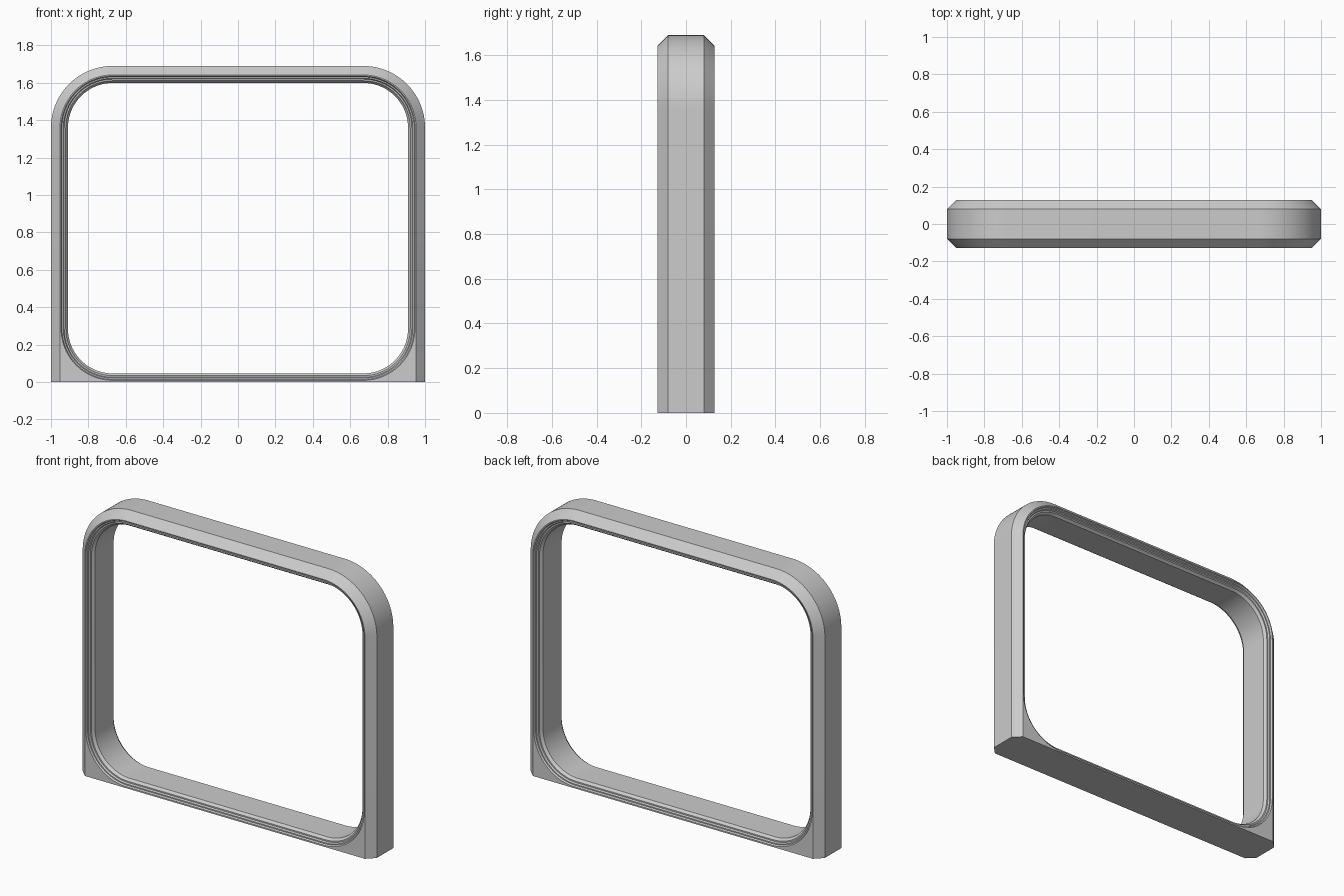
import bpy, bmesh, math

if "Cube" in bpy.data.objects:
    bpy.data.objects.remove(bpy.data.objects["Cube"])

SEG = 24                       # segments per corner (even)
CX, TOP, BOTTOM = 0.67, 1.36, 0.285   # corner arc centres


def ring(bm, inset, y, square_feet):
    """One closed loop of the frame; square_feet gives sharp lower corners at z = 0."""
    r = 0.33 - inset
    verts = []
    for quarter in range(4):
        for i in range(SEG + 1):
            a = math.pi / 2 * (quarter + i / SEG)
            c, s = math.cos(a), math.sin(a)
            sx = 1 if quarter in (0, 3) else -1
            if quarter < 2:
                p = (sx * CX + r * c, y, TOP + r * s)
            elif square_feet:
                m = max(abs(c), abs(s))
                p = (sx * CX + r * c / m, y, BOTTOM * (1 + s / m))
            else:
                p = (sx * CX + r * c, y, BOTTOM + r * s)
            verts.append(bm.verts.new(p))
    return verts


# Front half of the cross-section: outer chamfer, flat face, stepped inner moulding
D = 0.127
half = [(0.0, 0.08, True), (0.048, D, True),
        (0.054, D, False), (0.059, 0.117, False), (0.066, 0.117, False),
        (0.071, 0.107, False), (0.079, 0.107, False), (0.084, 0.097, False),
        (0.091, 0.09, False)]
section = [(i, -y, f) for i, y, f in half] + [(i, y, f) for i, y, f in reversed(half)]

# Sweep the section around the frame
bm = bmesh.new()
rings = [ring(bm, *s) for s in section]
n = len(rings[0])
for k, a in enumerate(rings):
    b = rings[(k + 1) % len(rings)]
    for i in range(n):
        j = (i + 1) % n
        bm.faces.new((a[i], a[j], b[j], b[i]))
bmesh.ops.recalc_face_normals(bm, faces=bm.faces)

mesh = bpy.data.meshes.new("window_frame")
bm.to_mesh(mesh)
bm.free()
frame = bpy.data.objects.new("window_frame", mesh)
bpy.context.collection.objects.link(frame)
bpy.context.view_layer.objects.active = frame
frame.select_set(True)
bpy.ops.object.shade_smooth_by_angle(angle=math.radians(25))
